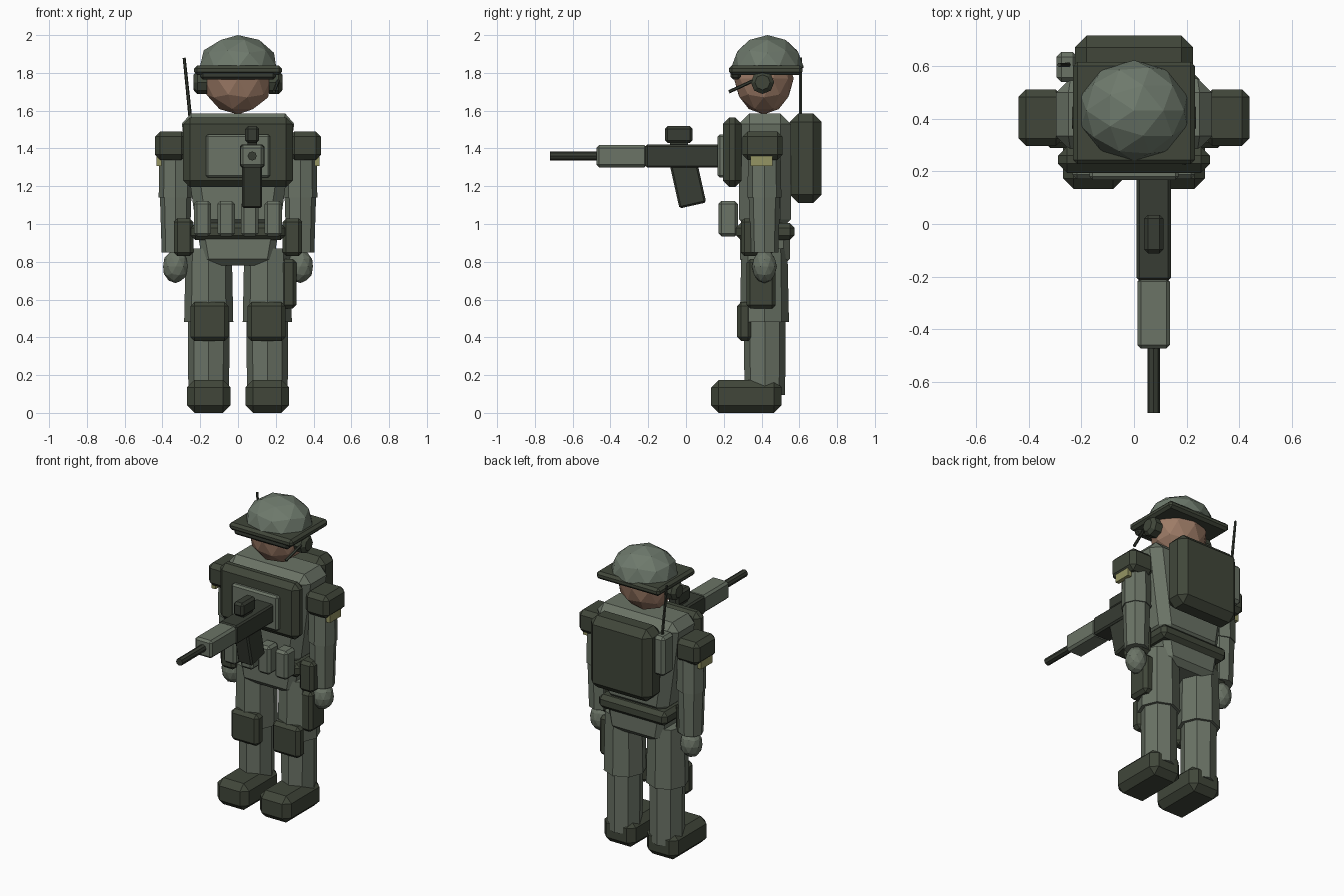
import bpy, bmesh, math
from mathutils import Matrix, Vector

if "Cube" in bpy.data.objects:
    bpy.data.objects.remove(bpy.data.objects["Cube"])


def material(name, *rgb):
    m = bpy.data.materials.new(name)
    m.use_nodes = True
    m.diffuse_color = (*rgb, 1)
    m.node_tree.nodes["Principled BSDF"].inputs["Base Color"].default_value = (*rgb, 1)
    return m


CLOTH = material("field green cloth", .145, .172, .132)
HELMET = material("helmet green", .155, .192, .15)
GEAR = material("dark green gear", .052, .062, .042)
METAL = material("dark gunmetal", .038, .045, .033)
SKIN = material("skin", .34, .2, .135)
PATCH = material("olive patch", .3, .3, .125)


def finish(name, bm, mat):
    bmesh.ops.recalc_face_normals(bm, faces=bm.faces)
    mesh = bpy.data.meshes.new(name)
    bm.to_mesh(mesh)
    bm.free()
    mesh.materials.append(mat)
    obj = bpy.data.objects.new(name, mesh)
    bpy.context.collection.objects.link(obj)
    return obj


def box(name, mat, x, y, z, chamfer=.02, bottom=1, tilt=0):
    """Chamfered box from ranges; bottom narrows the lower end in x."""
    bm = bmesh.new()
    bmesh.ops.create_cube(bm, size=1)
    for v in bm.verts:
        if v.co.z < 0:
            v.co.x *= bottom
        v.co = Vector(c * (r[1] - r[0]) for c, r in zip(v.co, (x, y, z)))
    if chamfer:
        bmesh.ops.bevel(bm, geom=bm.edges[:], offset=chamfer, segments=1,
                        affect='EDGES', clamp_overlap=True)
    obj = finish(name, bm, mat)
    obj.location = [sum(r) / 2 for r in (x, y, z)]
    obj.rotation_euler.x = tilt
    return obj


def rod(name, mat, start, end, r1, r2, sides=8):
    """Tapered prism between two points."""
    a, b = Vector(start), Vector(end)
    bm = bmesh.new()
    bmesh.ops.create_cone(bm, cap_ends=True, segments=sides, radius1=r1,
                          radius2=r2, depth=(b - a).length)
    turn = (b - a).to_track_quat('Z', 'Y').to_matrix().to_4x4()
    bm.transform(Matrix.Translation((a + b) / 2) @ turn)
    return finish(name, bm, mat)


def ball(name, mat, centre, radii, floor=None):
    """Faceted ellipsoid, optionally flattened below a height."""
    bm = bmesh.new()
    bmesh.ops.create_icosphere(bm, subdivisions=2, radius=1)
    for v in bm.verts:
        v.co = Vector(c + p * r for c, p, r in zip(centre, v.co, radii))
        if floor:
            v.co.z = max(v.co.z, floor)
    return finish(name, bm, mat)


# Head, helmet and goggles
ball("head", SKIN, (0, .412, 1.77), (.187, .158, .19))
ball("helmet_dome", HELMET, (0, .432, 1.83), (.213, .192, .17), floor=1.815)
box("helmet_brim", GEAR, (-.232, .232), (.228, .617), (1.79, 1.84), .016)
box("goggles", METAL, (-.2, .2), (.235, .29), (1.765, 1.815), .014)
rod("microphone_boom", METAL, (.215, .37, 1.765), (.19, .228, 1.7), .009, .009, 6)

# Torso, armour and back equipment
box("torso", CLOTH, (-.305, .305), (.28, .555), (.97, 1.585), .055, bottom=.72)
box("chest_armour", GEAR, (-.29, .29), (.195, .295), (1.195, 1.565), .035)
box("chest_panel", CLOTH, (-.17, .17), (.168, .21), (1.245, 1.475), .012)
box("backpack", GEAR, (-.225, .225), (.55, .718), (1.11, 1.585), .045)
box("radio", CLOTH, (-.295, -.215), (.54, .655), (1.29, 1.55), .018)
rod("antenna", METAL, (-.25, .606, 1.54), (-.285, .606, 1.88), .01, .008, 6)

# Waist
box("pelvis", CLOTH, (-.22, .22), (.285, .55), (.78, .99), .035, bottom=.84)
box("belt", GEAR, (-.25, .25), (.265, .575), (.915, 1.005), .025)
for i in range(4):
    x = -.188 + i * .125
    box(f"magazine_pouch_{i + 1}", CLOTH, (x - .046, x + .046),
        (.172, .275), (.935, 1.122), .016)


def span(side, inner, outer):
    return sorted((side * inner, side * outer))


# Paired limbs and gear
for side, label in ((1, "left"), (-1, "right")):
    arm, leg = side * .33, side * .155
    rod(f"{label}_ear_cup", GEAR, (side * .165, .405, 1.75),
        (side * .215, .405, 1.75), .062, .062)
    rod(f"{label}_ear_cap", GEAR, (side * .215, .405, 1.75),
        (side * .236, .405, 1.75), .062, .04)

    rod(f"{label}_upper_arm", CLOTH, (arm, .415, 1.14), (arm, .415, 1.43), .09, .085)
    rod(f"{label}_forearm", CLOTH, (arm, .415, .85), (arm, .415, 1.2), .074, .085)
    ball(f"{label}_hand", CLOTH, (arm, .415, .775), (.07, .066, .088))
    box(f"{label}_shoulder_pad", GEAR, span(side, .27, .44), (.298, .512),
        (1.34, 1.49), .028)
    box(f"{label}_arm_patch", PATCH, span(side, .405, .432), (.342, .458),
        (1.308, 1.367), 0)
    box(f"{label}_hip_pouch", GEAR, span(side, .235, .34), (.29, .46),
        (.83, 1.03), .02)

    rod(f"{label}_thigh", CLOTH, (leg, .415, .48), (leg, .415, .87), .13, .122)
    rod(f"{label}_shin", CLOTH, (leg, .417, .095), (leg, .417, .52), .108, .11)
    box(f"{label}_knee_pad", GEAR, span(side, .05, .252), (.27, .35),
        (.38, .587), .022)
    box(f"{label}_boot", GEAR, span(side, .04, .27), (.133, .505), (0, .175), .04)

box("thigh_holster", GEAR, (.225, .31), (.32, .475), (.552, .815), .02)

# Rifle
box("rifle_receiver", METAL, (.01, .14), (-.215, .19), (1.298, 1.42), .01)
box("rifle_handguard", CLOTH, (.013, .137), (-.475, -.205), (1.3, 1.417), .014)
rod("rifle_barrel", METAL, (.075, -.46, 1.36), (.075, -.72, 1.36), .024, .024)
box("rifle_sight", METAL, (.038, .112), (-.112, .035), (1.428, 1.518), .015)
box("sight_mount", METAL, (.05, .1), (-.085, .01), (1.4, 1.45), 0)
box("rifle_magazine", METAL, (.022, .128), (-.063, .082), (1.095, 1.34), .01,
    tilt=.22)
